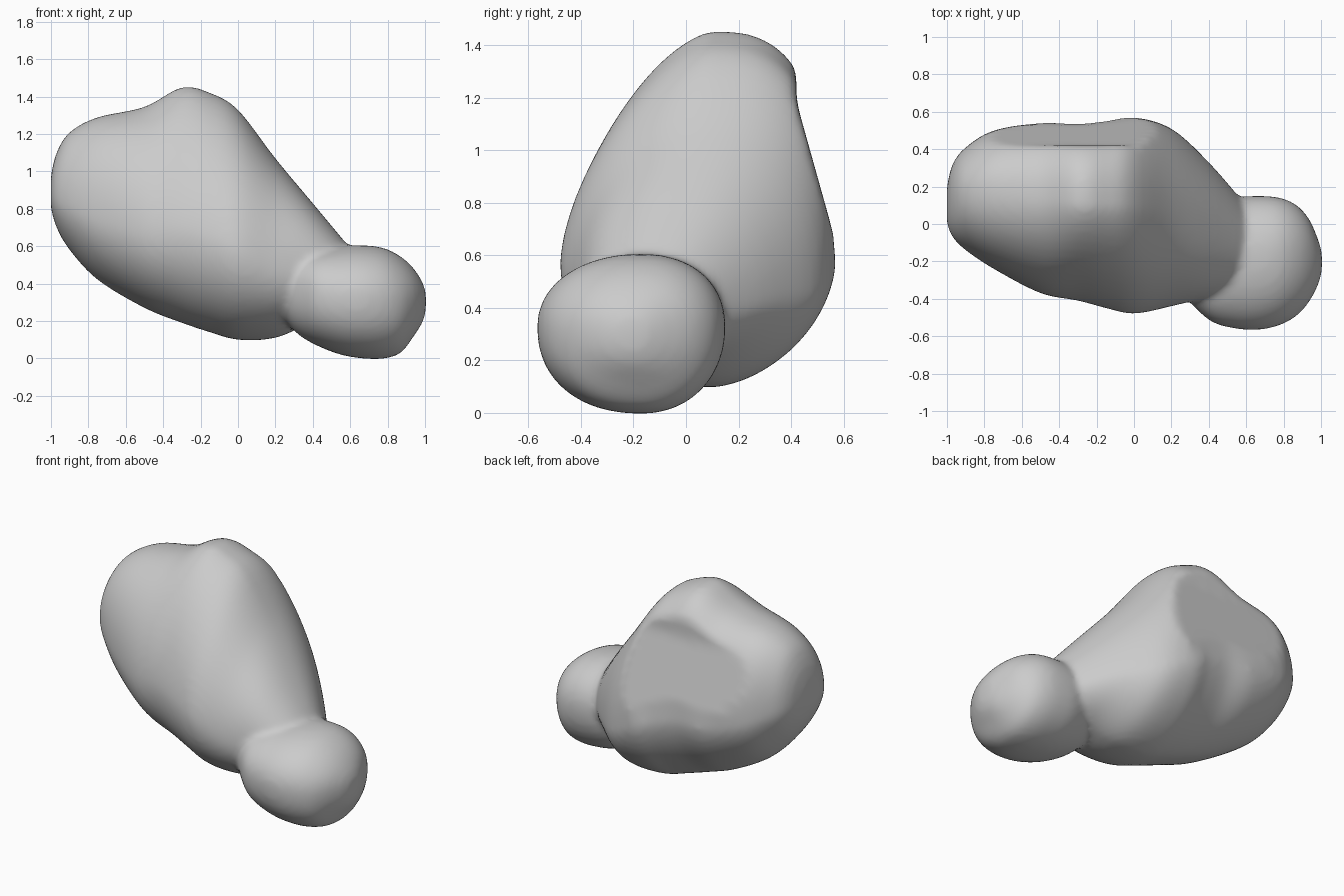
import bpy, bmesh, math

if "Cube" in bpy.data.objects:
    bpy.data.objects.remove(bpy.data.objects["Cube"], do_unlink=True)

# Single plain grey
grey = bpy.data.materials.new("light grey")
grey.use_nodes = True
grey.diffuse_color = (0.6, 0.6, 0.6, 1)
grey.node_tree.nodes["Principled BSDF"].inputs["Base Color"].default_value = (0.6, 0.6, 0.6, 1)

SIDES = 64
STEPS = 5


def spline(stations):
    """Smoothly fill in sections between the given ones."""
    p = [stations[0]] + stations + [stations[-1]]
    out = []
    for i in range(1, len(p) - 2):
        for s in range(STEPS):
            t = s / STEPS
            out.append([b + 0.5 * t * (c - a + t * (2*a - 5*b + 4*c - d + t * (3*(b - c) + d - a)))
                        for a, b, c, d in zip(*p[i - 1:i + 3])])
    return out + [stations[-1]]


def loft(bm, stations, crown, waist, low_front, low_back, back_limit):
    """Loft rounded sections along x.

    Each station is x, bottom, top, front, back, and the roundness of the
    upper front and upper back quarters."""
    rings = []
    for x, low, high, front, back, up_front, up_back in spline(stations):
        yc = front + (back - front) * crown
        zc = low + (high - low) * waist
        ring = []
        for k in range(SIDES):
            a = 2 * math.pi * k / SIDES
            c, s = math.cos(a), math.sin(a)
            if s > 0:
                power = up_back if c > 0 else up_front
            else:
                power = low_back if c > 0 else low_front
            ry = back - yc if c > 0 else yc - front
            rz = high - zc if s > 0 else zc - low
            y = yc + math.copysign(abs(c) ** (2 / power), c) * ry
            z = zc + math.copysign(abs(s) ** (2 / power), s) * rz
            ring.append(bm.verts.new((x, min(y, back_limit(z)), z)))
        rings.append(ring)
    for r, q in zip(rings, rings[1:]):
        for k in range(SIDES):
            j = (k + 1) % SIDES
            bm.faces.new((r[k], r[j], q[j], q[k]))
    bm.faces.new(rings[0][::-1])
    bm.faces.new(rings[-1])


bm = bmesh.new()

# Large tapering body, with a flat back that leans in towards the crown
loft(bm, [
    (-1.0, .80, .98, 0, .2, 2.1, 2.1),
    (-.97, .70, 1.1, -.07, .32, 2.1, 2.1),
    (-.9, .58, 1.21, -.14, .41, 2.1, 2.2),
    (-.75, .42, 1.29, -.24, .5, 2.1, 2.4),
    (-.5, .27, 1.345, -.37, .54, 1.85, 2.6),
    (-.3, .19, 1.45, -.41, .535, 1.58, 2.7),
    (-.15, .14, 1.42, -.45, .55, 1.57, 2.7),
    (0, .1, 1.33, -.48, .57, 1.6, 2.6),
    (.2, .11, 1.07, -.44, .51, 1.9, 2.3),
    (.4, .19, .83, -.39, .33, 2.2, 2.2),
    (.6, .22, .59, -.34, .1, 2.2, 2.2),
], .55, .38, 2.05, 1.7, lambda z: max(.42, .57 - .28 * max(0, z - .65)))

# Rounded knob on the narrow end
loft(bm, [
    (.25, .21, .46, -.36, -.08, 2.3, 2.2),
    (.32, .13, .54, -.44, .01, 2.3, 2.2),
    (.42, .07, .58, -.525, .09, 2.2, 2.2),
    (.55, .02, .6, -.56, .14, 2.1, 2.2),
    (.67, 0, .605, -.565, .15, 2.1, 2.2),
    (.78, 0, .59, -.54, .14, 2.1, 2.2),
    (.87, .03, .545, -.49, .1, 2.1, 2.2),
    (.94, .12, .48, -.41, .02, 2.1, 2.2),
    (.99, .2, .4, -.31, -.1, 2.1, 2.2),
    (1.005, .27, .34, -.24, -.16, 2.1, 2.2),
], .55, .54, 2.25, 2.1, lambda z: 1)

bmesh.ops.recalc_face_normals(bm, faces=bm.faces)
mesh = bpy.data.meshes.new("body_and_knob")
bm.to_mesh(mesh)
bm.free()
obj = bpy.data.objects.new("body_and_knob", mesh)
bpy.context.collection.objects.link(obj)
mesh.materials.append(grey)

# Fuse the two lumps into one skin and soften the joint
fuse = obj.modifiers.new("fuse", "REMESH")
fuse.mode = "VOXEL"
fuse.voxel_size = 0.02
fuse.use_smooth_shade = True
soften = obj.modifiers.new("soften", "SMOOTH")
soften.factor = 0.5
soften.iterations = 8

bpy.ops.object.select_all(action="DESELECT")
obj.select_set(True)
bpy.context.view_layer.objects.active = obj
bpy.ops.object.shade_smooth()
